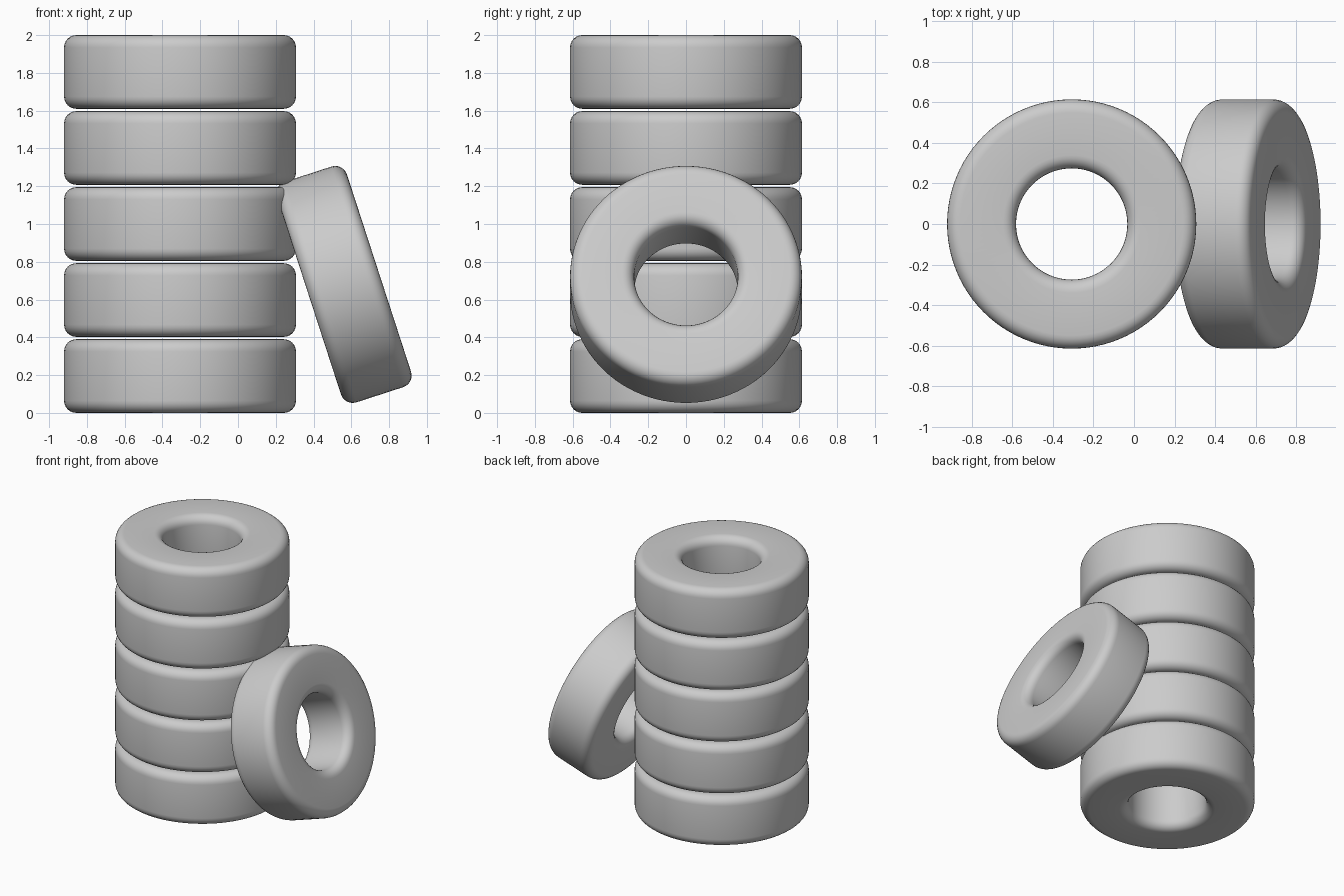
import bpy, math

if "Cube" in bpy.data.objects:
    bpy.data.objects.remove(bpy.data.objects["Cube"])

R_OUT, R_IN, HEIGHT, ROUND = 0.614, 0.274, 0.39, 0.065
SEGMENTS, CORNER_STEPS = 96, 6

rubber = bpy.data.materials.new("grey rubber")
rubber.diffuse_color = (0.6, 0.6, 0.6, 1)
rubber.use_nodes = True
rubber.node_tree.nodes["Principled BSDF"].inputs["Base Color"].default_value = rubber.diffuse_color


def ring_profile():
    """Rounded rectangle (radius, height) to be spun around the axis."""
    h = HEIGHT / 2 - ROUND
    corners = [(R_OUT - ROUND, h, 0), (R_IN + ROUND, h, 90),
               (R_IN + ROUND, -h, 180), (R_OUT - ROUND, -h, 270)]
    points = []
    for r, z, start in corners:
        for i in range(CORNER_STEPS + 1):
            a = math.radians(start + 90 * i / CORNER_STEPS)
            points.append((r + ROUND * math.cos(a), z + ROUND * math.sin(a)))
    return points


def make_tyre(name, location, tilt=0):
    profile = ring_profile()
    n = len(profile)
    verts, faces = [], []
    for s in range(SEGMENTS):
        a = 2 * math.pi * s / SEGMENTS
        verts += [(r * math.cos(a), r * math.sin(a), z) for r, z in profile]
        t = (s + 1) % SEGMENTS
        for i in range(n):
            j = (i + 1) % n
            faces.append((s * n + i, t * n + i, t * n + j, s * n + j))
    mesh = bpy.data.meshes.new(name)
    mesh.from_pydata(verts, [], faces)
    mesh.materials.append(rubber)
    mesh.shade_smooth()
    obj = bpy.data.objects.new(name, mesh)
    obj.location = location
    obj.rotation_euler = (0, math.radians(tilt), 0)
    bpy.context.collection.objects.link(obj)


# Upright stack of five tyres with narrow gaps
pitch = (2 - HEIGHT) / 4
for k in range(5):
    make_tyre(f"stacked_tyre_{k + 1}", (-0.307, 0, HEIGHT / 2 + k * pitch))

# Tyre leaning against the stack
make_tyre("leaning_tyre", (0.561, 0, 0.68), 72)
